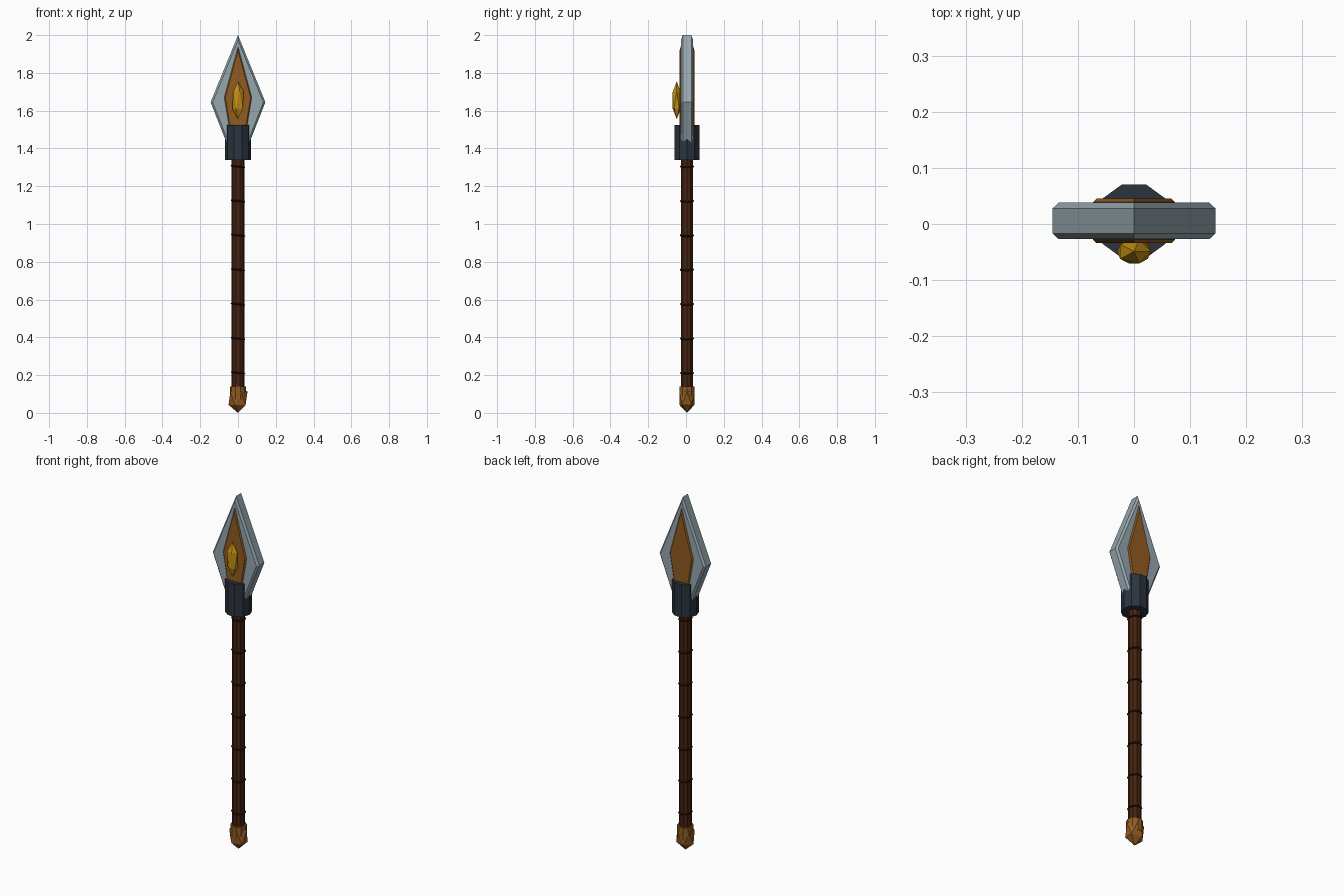
import bpy, bmesh, math
from mathutils import Matrix

if "Cube" in bpy.data.objects:
    bpy.data.objects.remove(bpy.data.objects["Cube"])

AXIS_Y = 0.005  # the shaft axis sits slightly behind centre


def mat(name, rgb):
    m = bpy.data.materials.new(name)
    m.diffuse_color = (*rgb, 1)
    m.use_nodes = True
    m.node_tree.nodes["Principled BSDF"].inputs["Base Color"].default_value = m.diffuse_color
    return m


STEEL = mat("pale steel", (0.30, 0.385, 0.42))
BRONZE = mat("bronze", (0.29, 0.105, 0.016))
IRON = mat("dark iron", (0.024, 0.034, 0.048))
GOLD = mat("gold", (0.56, 0.28, 0.006))
WOOD = mat("dark wood", (0.062, 0.016, 0.005))
CORD = mat("black cord", (0.012, 0.007, 0.005))


def finish(bm, name, material):
    bmesh.ops.recalc_face_normals(bm, faces=bm.faces)
    me = bpy.data.meshes.new(name)
    bm.to_mesh(me)
    bm.free()
    me.materials.append(material)
    ob = bpy.data.objects.new(name, me)
    bpy.context.collection.objects.link(ob)
    return ob


def plate(name, half, y0, y1, chamfer, material):
    """Mirrored xz outline (tip first), extruded in y with chamfered rims."""
    pts = half + [(-x, z) for x, z in reversed(half) if x > 0]
    bm = bmesh.new()
    f = bm.faces.new([bm.verts.new((x, y0, z)) for x, z in pts])
    ext = bmesh.ops.extrude_face_region(bm, geom=[f], use_keep_orig=True)
    for g in ext["geom"]:
        if isinstance(g, bmesh.types.BMVert):
            g.co.y = y1
    bmesh.ops.recalc_face_normals(bm, faces=bm.faces)
    rims = [e for e in bm.edges if abs(e.verts[0].co.y - e.verts[1].co.y) < 1e-6]
    bmesh.ops.bevel(bm, geom=rims, offset=chamfer, segments=1, affect='EDGES')
    return finish(bm, name, material)


def prism(name, r, z0, z1, material, sides=10):
    bm = bmesh.new()
    m = Matrix.Translation((0, AXIS_Y, (z0 + z1) / 2)) @ Matrix.Rotation(math.pi / 2, 4, 'Z')
    bmesh.ops.create_cone(bm, cap_ends=True, segments=sides, radius1=r, radius2=r,
                          depth=z1 - z0, matrix=m)
    return finish(bm, name, material)


def nugget(name, centre, radii, material):
    """Stretched icosahedron."""
    bm = bmesh.new()
    m = Matrix.Translation(centre) @ Matrix.Diagonal((*radii, 1))
    bmesh.ops.create_icosphere(bm, subdivisions=1, radius=1, matrix=m)
    return finish(bm, name, material)


# Spear head: steel blade, bronze inlay showing on both sides, gold gem in front
plate("blade", [(0, 2.0), (0.145, 1.645), (0.045, 1.39)], -0.027, 0.038, 0.01, STEEL)
plate("blade_inlay", [(0, 1.94), (0.073, 1.67), (0.043, 1.49)], -0.034, 0.045, 0.006, BRONZE)
nugget("gem", (0, -0.049, 1.655), (0.034, 0.025, 0.1), GOLD)

# Collar and shaft
prism("collar", 0.069, 1.34, 1.525, IRON)
prism("shaft", 0.034, 0.10, 1.36, WOOD)

# Slightly tilted cord rings along the shaft
for i in range(7):
    bpy.ops.mesh.primitive_torus_add(
        major_segments=10, minor_segments=4, major_radius=0.034, minor_radius=0.005,
        location=(0, AXIS_Y, 0.212 + i * 0.182), rotation=(0, math.radians(7), 0))
    ring = bpy.context.object
    ring.name = f"cord_ring_{i + 1}"
    ring.data.materials.append(CORD)

# Pommel: faceted end with a short sleeve
nugget("pommel", (0, AXIS_Y, 0.077), (0.056, 0.047, 0.077), BRONZE)
prism("pommel_sleeve", 0.042, 0.07, 0.14, BRONZE)
